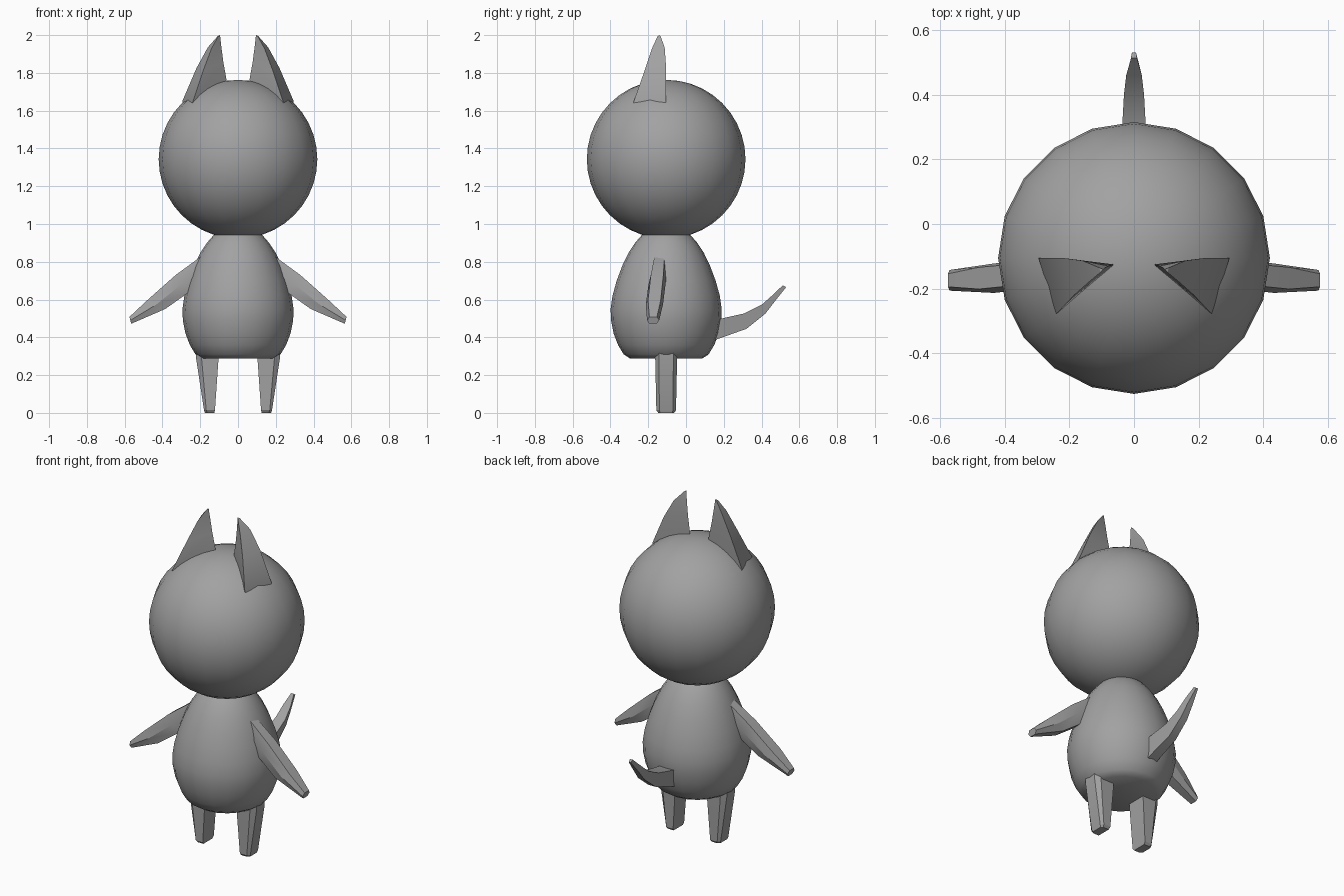
import bpy, bmesh, math

if "Cube" in bpy.data.objects:
    bpy.data.objects.remove(bpy.data.objects["Cube"])

grey = bpy.data.materials.new("plain grey")
grey.diffuse_color = (0.36, 0.36, 0.36, 1)
grey.use_nodes = True
grey.node_tree.nodes["Principled BSDF"].inputs["Base Color"].default_value = grey.diffuse_color
CY = -0.105  # depth of the head and body axis


def finish(bm, name, angle):
    bmesh.ops.recalc_face_normals(bm, faces=bm.faces[:])
    me = bpy.data.meshes.new(name)
    bm.to_mesh(me)
    bm.free()
    me.materials.append(grey)
    ob = bpy.data.objects.new(name, me)
    bpy.context.collection.objects.link(ob)
    bpy.ops.object.select_all(action='DESELECT')
    ob.select_set(True)
    bpy.context.view_layer.objects.active = ob
    bpy.ops.object.shade_smooth_by_angle(angle=math.radians(angle))
    return ob


def loft(name, rings, angle=30):
    """Skin a row of cross-sections and close both ends."""
    bm = bmesh.new()
    vs = [[bm.verts.new(p) for p in r] for r in rings]
    n = len(vs[0])
    for a, b in zip(vs, vs[1:]):
        for i in range(n):
            j = (i + 1) % n
            bm.faces.new((a[i], a[j], b[j], b[i]))
    bm.faces.new(vs[0])
    bm.faces.new(vs[-1])
    return finish(bm, name, angle)


def pair(name, rings, angle=30):
    """Build a part on both sides."""
    for side, s in (("left", 1), ("right", -1)):
        loft(side + "_" + name, [[(s * x, y, z) for x, y, z in r] for r in rings], angle)


# Head
bm = bmesh.new()
bmesh.ops.create_uvsphere(bm, u_segments=20, v_segments=20, radius=0.42)
bmesh.ops.translate(bm, verts=bm.verts[:], vec=(0, CY, 1.343))
finish(bm, "head", 40)

# Pear-shaped body
profile = [(0.19, 0.287), (0.225, 0.31), (0.255, 0.36), (0.278, 0.42), (0.292, 0.49),
           (0.294, 0.55), (0.284, 0.62), (0.262, 0.70), (0.232, 0.78), (0.198, 0.85),
           (0.165, 0.90), (0.13, 0.94), (0.08, 0.98)]
N = 20
loft("body", [[(r * math.cos(2 * math.pi * i / N), CY + r * math.sin(2 * math.pi * i / N), z)
               for i in range(N)] for r, z in profile], 45)


# Legs: tapered, with chamfered outer corners
def leg_ring(inner, mid, outer, d, e, z):
    pts = [(inner, -d), (mid, -d), (outer, -e), (outer, e), (mid, d), (inner, d)]
    return [(x, CY + y, z) for x, y in pts]


pair("leg", [leg_ring(0.125, 0.162, 0.175, 0.042, 0.032, 0.0),
             leg_ring(0.122, 0.168, 0.180, 0.052, 0.036, 0.014),
             leg_ring(0.103, 0.193, 0.222, 0.058, 0.038, 0.29),
             leg_ring(0.10, 0.195, 0.225, 0.058, 0.038, 0.40)], 25)

# Arms: x of top edge, top, x of bottom edge, bottom, front, back
arms = [(0.13, 0.86, 0.12, 0.73, -0.175, -0.10),
        (0.20, 0.825, 0.17, 0.69, -0.18, -0.102),
        (0.33, 0.73, 0.265, 0.635, -0.198, -0.108),
        (0.48, 0.597, 0.385, 0.55, -0.213, -0.122),
        (0.575, 0.508, 0.565, 0.472, -0.206, -0.142)]
pair("arm", [[(xt, f + 0.012, zt), (xt, b - 0.012, zt), ((xt + xb) / 2, b, (zt + zb) / 2),
              (xb, b - 0.012, zb), (xb, f + 0.012, zb), ((xt + xb) / 2, f, (zt + zb) / 2)]
             for xt, zt, xb, zb, f, b in arms], 25)

# Ears: three-cornered horns curving inward
pair("ear", [[(0.29, -0.11, 1.60), (0.24, -0.26, 1.60), (0.06, -0.125, 1.70)],
             [(0.295, -0.105, 1.65), (0.24, -0.278, 1.645), (0.062, -0.125, 1.77)],
             [(0.22, -0.105, 1.825), (0.185, -0.22, 1.81), (0.078, -0.13, 1.86)],
             [(0.16, -0.113, 1.935), (0.14, -0.18, 1.93), (0.089, -0.135, 1.945)],
             [(0.107, -0.135, 1.995), (0.104, -0.15, 1.995), (0.095, -0.14, 2.0)]], 30)

# Tail: y and z of the upper edge, then of the lower edge, then half width
tail = [(0.12, 0.48, 0.11, 0.36, 0.05), (0.19, 0.50, 0.165, 0.39, 0.045),
        (0.31, 0.527, 0.32, 0.445, 0.036), (0.40, 0.572, 0.42, 0.525, 0.031),
        (0.46, 0.625, 0.47, 0.59, 0.024), (0.513, 0.676, 0.53, 0.665, 0.009)]
loft("tail", [[(-w, yt, zt), (w, yt, zt), (w * 0.7, yb, zb), (-w * 0.7, yb, zb)]
              for yt, zt, yb, zb, w in tail], 30)
